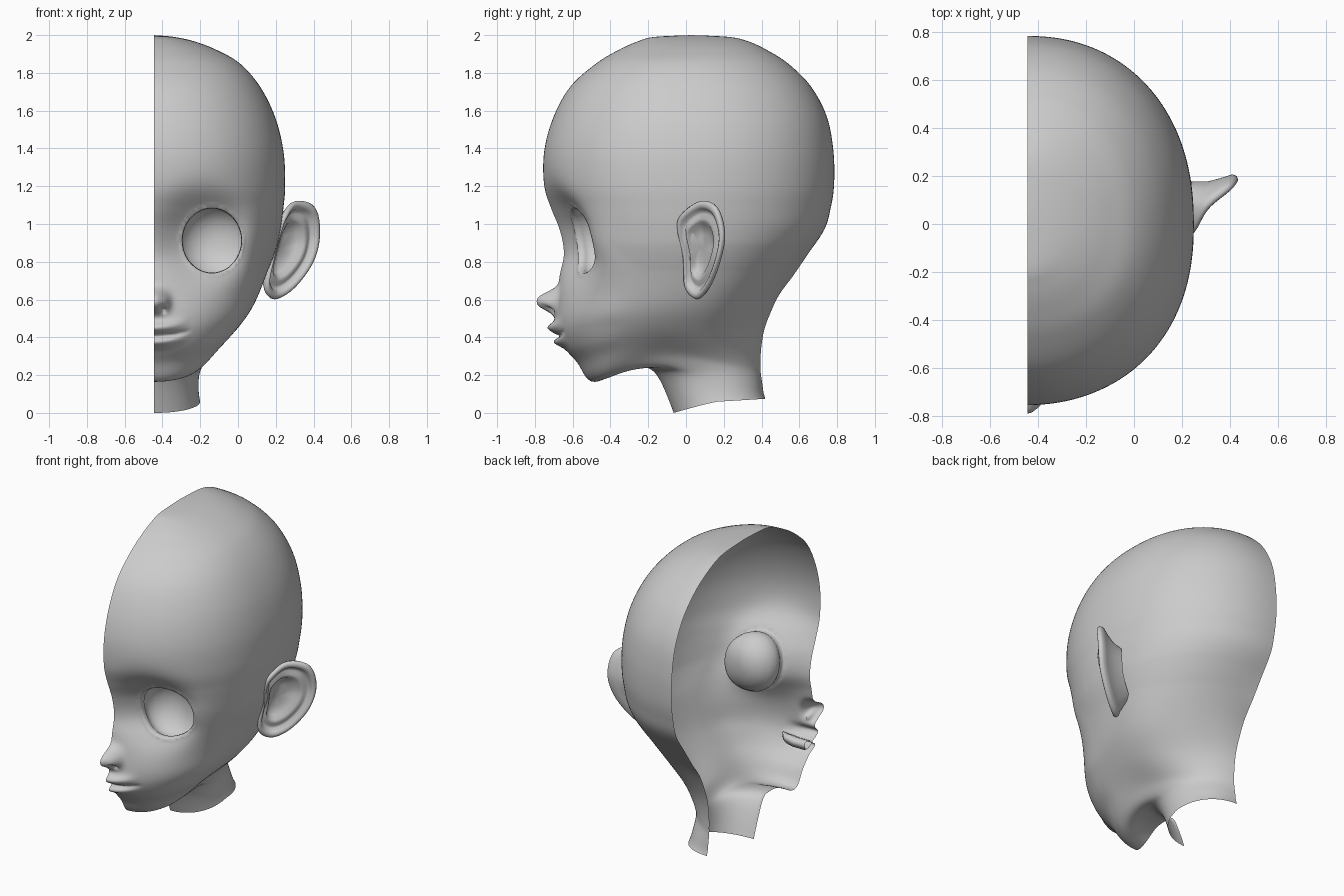
import bpy, bmesh, math
from mathutils import Vector
from mathutils.bvhtree import BVHTree

if "Cube" in bpy.data.objects:
    bpy.data.objects.remove(bpy.data.objects["Cube"])

X0 = -0.445                      # open cutting plane of the half head
EYE = (0.307, 0.912, 0.163, 0.178)   # eye x, z, radius x, radius z (x from the plane)


def cr(p0, p1, p2, p3, t):
    return [0.5 * (2*b + (c-a)*t + (2*a-5*b+4*c-d)*t*t + (3*b-a-3*c+d)*t**3)
            for a, b, c, d in zip(p0, p1, p2, p3)]


def finish(bm, name):
    bmesh.ops.remove_doubles(bm, verts=bm.verts, dist=1e-5)
    bmesh.ops.recalc_face_normals(bm, faces=bm.faces)
    me = bpy.data.meshes.new(name)
    bm.to_mesh(me)
    bm.free()
    for p in me.polygons:
        p.use_smooth = True
    ob = bpy.data.objects.new(name, me)
    bpy.context.collection.objects.link(ob)
    return ob


def loft(rows, closed):
    bm = bmesh.new()
    vs = [[bm.verts.new(p) for p in r] for r in rows]
    n = len(vs[0])
    for a, b in zip(vs, vs[1:]):
        for j in range(n if closed else n - 1):
            k = (j + 1) % n
            bm.faces.new((a[j], b[j], b[k], a[k]))
    return bm


def bell(x, s, p=2):
    return math.exp(-abs(x / s) ** p)


def mouth_z(x):
    return 0.405 + 0.03 * (x / 0.19) ** 2


# Facial relief: forward/backward shift for a point of the face
def relief(x, z):
    d = 0.1 * bell(math.hypot(x - 0.265, (z - 0.925) * 0.95), 0.22, 3)      # eye hollow
    d -= 0.04 * bell(math.hypot(x - 0.5, (z - 0.9) * 0.7), 0.1)             # outer eye socket
    d -= 0.108 * bell(x, 0.06, 2.5) * bell(z - 0.592, 0.058, 2.6)           # nose
    d -= 0.03 * bell(x - 0.062, 0.026) * bell(z - 0.585, 0.035)            # nose wing
    d += 0.05 * bell(x - 0.048, 0.014) * bell(z - 0.548, 0.013)            # nostril
    m = max(0, 1 - (x / 0.2) ** 2)
    h = z - mouth_z(x)
    d -= 0.046 * m ** 2 * bell(h - 0.045, 0.03)                           # upper lip
    d -= 0.04 * m ** 2 * bell(h + 0.033, 0.025)                           # lower lip
    d += 0.02 * m ** 0.8 * bell(h, 0.01)                                  # lip crease
    return d


# Cranium sections: z, front y, back y, half width
cranium = [(2.0, .03, .03, 0), (1.99, -.17, .23, .11), (1.965, -.26, .335, .22),
           (1.92, -.36, .43, .335), (1.85, -.475, .54, .455), (1.73, -.61, .66, .56),
           (1.57, -.70, .745, .64), (1.39, -.75, .78, .685), (1.21, -.752, .784, .695),
           (1.08, -.72, .765, .685), (.97, -.685, .732, .67), (.84, -.66, .645, .643)]
# Face and neck sections: front y, z, back y, z, half width, widest y, z
lower = [(-.672, .73, .57, .73, .61, 0, .75), (-.68, .62, .49, .62, .575, -.01, .66),
         (-.69, .50, .435, .50, .535, -.04, .565), (-.68, .42, .412, .43, .485, -.08, .50),
         (-.64, .34, .40, .36, .435, -.11, .44), (-.575, .265, .395, .30, .38, -.12, .395),
         (-.53, .19, .395, .25, .33, -.12, .355), (-.49, .165, .395, .22, .298, -.10, .325),
         (-.43, .18, .397, .20, .278, -.06, .29), (-.325, .24, .40, .18, .258, 0, .25),
         (-.22, .25, .403, .16, .247, .05, .22), (-.165, .23, .406, .14, .24, .10, .19),
         (-.115, .13, .41, .11, .237, .14, .13), (-.065, 0, .42, .075, .245, .17, .06)]
keys = [(f, z, b, z, w, .03 if z > 1.9 else 0, z) for z, f, b, w in cranium] + lower

SUB, COLS = 8, 110
levels = []
for i in range(len(keys) - 1):
    q = [keys[max(0, min(len(keys) - 1, i + o))] for o in (-1, 0, 1, 2)]
    levels += [cr(*q, t / SUB) for t in range(SUB)]
levels.append(list(keys[-1]))

# Head shell
rows = []
for fy, fz, by, bz, w, my, mz in levels:
    row = []
    pinch = 0.93 + 0.6 * bell(mz - 0.46, 0.17)
    for j in range(COLS + 1):
        a = math.pi * (j / COLS) ** 1.35
        s, c = max(0.0, math.sin(a)) if j < COLS else 0.0, math.cos(a)
        if c >= 0:
            x, y, z = w * s ** 0.95, my + (fy - my) * c ** 0.88, mz + (fz - mz) * c
            if y < -0.2:
                y += relief(x, z)
        else:
            x, y, z = w * s ** pinch, my + (by - my) * (-c) ** 0.9, mz - (bz - mz) * c
        row.append((X0 + x, y, z))
    rows.append(row)
bm = loft(rows, False)
# Even out jaw and neck, fading towards the face and skull
for k in range(120):
    fade = 0.15 * (k / 120)
    soft = [v for v in bm.verts if not v.is_boundary
            and v.co.z < 0.9 - fade and v.co.y > -0.40 + fade] if k % 10 == 0 else soft
    bmesh.ops.smooth_vert(bm, verts=soft, factor=0.5,
                          use_axis_x=True, use_axis_y=True, use_axis_z=True)
bvh = BVHTree.FromBMesh(bm)


def face_y(x, z):
    return bvh.ray_cast(Vector((x, -2, z)), Vector((0, 1, 0)))[0].y


def eye_uv(co):
    return Vector(((co.x - X0 - EYE[0]) / EYE[2], (co.z - EYE[1]) / EYE[3]))


def eye_point(u, scale=1):
    return X0 + EYE[0] + u.x * EYE[2] * scale, EYE[1] + u.y * EYE[3] * scale


# Eye opening, then a rounded socket extruded inwards from its rim
hole = [f for f in bm.faces if f.calc_center_median().y < -0.3
        and eye_uv(f.calc_center_median()).length < 1]
bmesh.ops.delete(bm, geom=hole, context='FACES')
edges = [e for e in bm.edges if e.is_boundary and all(
    v.co.y < -0.3 and eye_uv(v.co).length < 1.25 for v in e.verts)]
for v in {v for e in edges for v in e.verts}:
    x, z = eye_point(eye_uv(v.co).normalized())
    v.co = (x, face_y(x, z) - 0.006, z)
for scale, depth, mix in [(.97, .0, 0), (.95, .025, 0), (1.0, .035, .05), (1.03, .05, .2),
                          (1.02, .07, .4), (.9, .10, .7), (.65, .13, .9),
                          (.35, .15, 1), (0, .155, 1)]:
    out = bmesh.ops.extrude_edge_only(bm, edges=edges)['geom']
    edges = [g for g in out if isinstance(g, bmesh.types.BMEdge)]
    for v in [g for g in out if isinstance(g, bmesh.types.BMVert)]:
        u = eye_uv(v.co).normalized()
        x, z = eye_point(u, scale)
        v.co = (x, face_y(*eye_point(u)) * (1 - mix) - 0.54 * mix + depth, z)
finish(bm, "half_head")

# Mouth pocket behind the lips
pocket = []
for i in range(13):
    x = 0.19 * i / 12
    k = max(0.02, 1 - (i / 12) ** 6)
    y, z = face_y(X0 + x, mouth_z(x)), mouth_z(x)
    pocket.append([(X0 + x, y + dy * k + 0.003, z + dz * k) for dy, dz in
                   [(0, .004), (.035, .022), (.075, .022), (.075, -.025), (.035, -.025), (0, -.004)]])
finish(loft(pocket, False), "mouth_pocket")

# Ear: rings scaled from the outline, from root over the rim into the bowl
outline = [(.25, -.03, 1.05), (.31, .07, 1.12), (.41, .155, 1.09), (.435, .195, .95),
           (.40, .17, .80), (.30, .115, .66), (.20, .055, .60), (.15, -.005, .66),
           (.18, -.015, .82), (.22, -.045, .97)]
n = len(outline)
loop = [Vector(cr(*[outline[(i + o) % n] for o in (-1, 0, 1, 2)], t / 7))
        for i in range(n) for t in range(7)]
mid, out, fwd = Vector((.275, .06, .86)), Vector((.73, -.67, -.13)), Vector((-.67, -.73, 0))
rings = [(.55, -.12, .05), (.68, -.075, .035), (.86, -.04, .01), (.97, -.025, 0), (1, -.008, 0),
         (.97, .006, 0), (.9, .008, 0), (.84, 0, 0), (.79, -.022, 0), (.72, -.024, 0),
         (.64, -.014, 0), (.56, -.02, .005), (.48, -.045, .01), (.28, -.06, .01), (0, -.062, .01)]
finish(loft([[mid + (p - mid) * s + out * d + fwd * f for p in loop] for s, d, f in rings], True),
       "ear")
